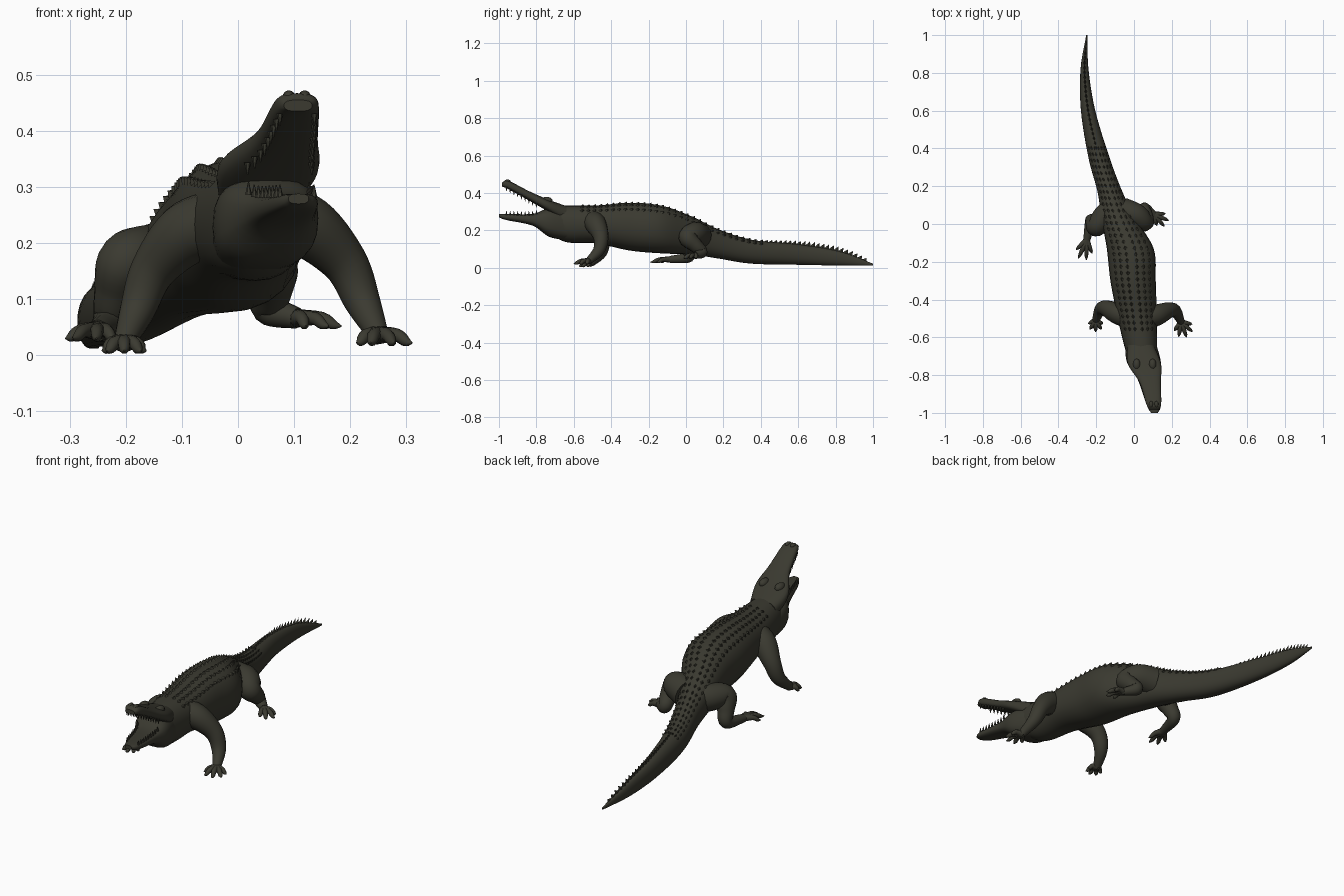
import bpy, bmesh, math
from mathutils import Vector

if "Cube" in bpy.data.objects:
    bpy.data.objects.remove(bpy.data.objects["Cube"])

HIDE = bpy.data.materials.new("olive hide")
HIDE.diffuse_color = (0.043, 0.042, 0.030, 1)
HIDE.use_nodes = True
HIDE.node_tree.nodes["Principled BSDF"].inputs["Base Color"].default_value = HIDE.diffuse_color


def finish(name, bm, angle=50):
    bmesh.ops.recalc_face_normals(bm, faces=bm.faces[:])
    me = bpy.data.meshes.new(name)
    bm.to_mesh(me)
    bm.free()
    ob = bpy.data.objects.new(name, me)
    bpy.context.collection.objects.link(ob)
    me.materials.append(HIDE)
    bpy.ops.object.select_all(action='DESELECT')
    ob.select_set(True)
    bpy.context.view_layer.objects.active = ob
    bpy.ops.object.shade_smooth_by_angle(angle=math.radians(angle))


def spline(pts, n=6):
    """Catmull-Rom resampling of equal-length tuples."""
    P = [Vector(p) for p in pts]
    P = [2 * P[0] - P[1]] + P + [2 * P[-1] - P[-2]]
    out = []
    for a, b, c, d in zip(P, P[1:], P[2:], P[3:]):
        for k in range(n):
            t = k / n
            out.append((2 * b + (c - a) * t + (2 * a - 5 * b + 4 * c - d) * t * t
                        + (3 * b - a - 3 * c + d) * t ** 3) / 2)
    return out + [P[-2]]


def skin(bm, rings):
    """Join vertex rings into a closed skin."""
    vr = [[bm.verts.new(p) for p in r] for r in rings]
    n = len(vr[0])
    for a, b in zip(vr, vr[1:]):
        for i in range(n):
            bm.faces.new((a[i], a[(i + 1) % n], b[(i + 1) % n], b[i]))
    bm.faces.new(vr[0])
    bm.faces.new(vr[-1])


def section(s, t, power=2.2):
    """Point on the rounded cross-section of a station (y, x, half width, bottom, top)."""
    y, x, w, zb, zt = s
    c, d = math.cos(t), math.sin(t)
    e = 2 / power
    return Vector((x + w * math.copysign(abs(c) ** e, c), y,
                   (zb + zt) / 2 + (zt - zb) / 2 * math.copysign(abs(d) ** e, d)))


def loft(name, stations, power=2.2, sides=24):
    bm = bmesh.new()
    S = spline(stations)
    skin(bm, [[section(s, math.tau * i / sides, power) for i in range(sides)] for s in S])
    finish(name, bm)
    return S


def tube(bm, pts, sides=12, n=4):
    """Tapered tube through (x, y, z, radius) points."""
    P = spline(pts, n)
    C = [Vector(p[:3]) for p in P]
    up, rings = Vector((0.3, 0.2, 1)), []
    for i, c in enumerate(C):
        d = (C[min(i + 1, len(C) - 1)] - C[max(i - 1, 0)]).normalized()
        up = (up - d * up.dot(d)).normalized()
        side = d.cross(up)
        r = max(P[i][3], 0.001)
        rings.append([c + r * (math.cos(a) * side + math.sin(a) * up)
                      for a in (math.tau * k / sides for k in range(sides))])
    skin(bm, rings)


def at(S, y):
    """Station of a loft at position y."""
    for a, b in zip(S, S[1:]):
        if min(a[0], b[0]) <= y <= max(a[0], b[0]) and a[0] != b[0]:
            return a.lerp(b, (y - a[0]) / (b[0] - a[0]))
    return S[-1]


def scale(bm, S, y, t, length, width, height):
    """Keeled scale on a loft: diamond base with its peak towards the rear."""
    p = section(at(S, y), t)
    along = (section(at(S, y + .02), t) - p).normalized()
    side = along.cross(Vector((math.cos(t), 0, math.sin(t)))).normalized()
    n = side.cross(along)
    low = p - n * .006
    v = [bm.verts.new(low + q) for q in (-along * length / 2, side * width / 2,
                                         along * length / 2, -side * width / 2)]
    top = bm.verts.new(p + n * height + along * length * .3)
    for i in range(4):
        bm.faces.new((v[i], v[(i + 1) % 4], top))
    bm.faces.new(v)


# Body and tail: (y, x, half width, bottom, top)
body = loft("body_and_tail", [
    (-.74, .05, .07, .19, .33), (-.64, .035, .088, .137, .333), (-.48, .015, .105, .13, .333),
    (-.3, -.005, .12, .092, .347), (-.13, -.02, .124, .077, .332), (.03, -.083, .09, .07, .275),
    (.17, -.127, .066, .05, .207), (.35, -.185, .056, .022, .15), (.6, -.243, .038, .016, .125),
    (.82, -.262, .021, .012, .088), (1, -.25, .003, .012, .022)])

# Jaws
upper = loft("upper_jaw", [
    (-.64, .035, .07, .24, .33), (-.74, .055, .088, .302, .366), (-.84, .086, .056, .36, .41),
    (-.95, .104, .04, .42, .465), (-.985, .107, .025, .435, .455)], 2.7)
lower = loft("lower_jaw", [
    (-.62, .033, .08, .145, .29), (-.73, .052, .09, .165, .317), (-.82, .078, .06, .225, .288),
    (-.96, .105, .037, .255, .288), (-1, .108, .018, .27, .288)], 2.7)

# Teeth along both jaw edges
bm = bmesh.new()
for S, sign in ((upper, -1), (lower, 1)):
    for k in range(9):
        s = at(S, -.80 - .02 * k)
        z = s[3] + .006 if sign < 0 else s[4] - .006
        for m in (-1, 1):
            x = s[1] + m * s[2] * .82
            tube(bm, [(x, s[0], z, .006), (x, s[0], z + sign * .022, .001)], 6, 2)
finish("teeth", bm)

# Eye ridges and nostril bumps on the upper jaw
bm = bmesh.new()
for y, off, r in ((-.745, .042, .02), (-.955, .014, .011)):
    s = at(upper, y)
    for m in (-1, 1):
        made = bmesh.ops.create_uvsphere(bm, u_segments=12, v_segments=8, radius=r)
        for v in made["verts"]:
            v.co.y *= 1.6
            v.co += Vector((s[1] + m * off, y, s[4] - r * .45))
finish("eyes_and_nostrils", bm)

# Rows of keeled scales along the back
bm = bmesh.new()
for row in range(30):
    y = -.56 + row * .033
    for ang in (-45, -27, -10, 10, 27, 45):
        scale(bm, body, y, math.radians(90 + ang), .036, at(body, y)[2] * .26, .009)
finish("back_scales", bm, 20)

# Tail crest
bm = bmesh.new()
for k in range(23):
    y = .40 + k * .025
    scale(bm, body, y, math.pi / 2, .034, min(.016, at(body, y)[2]),
          .008 + .016 * min(1, k / 10) * min(1, (25 - k) / 6))
finish("tail_crest", bm, 20)


def leg(name, path, radii, toes, heading, spread, reach):
    """Limb along a path, ending in a fan of clawed toes."""
    bm = bmesh.new()
    tube(bm, [(*p, r) for p, r in zip(path, radii)], 16, 6)
    palm = Vector(path[-1])
    for k in range(toes):
        u = 2 * k / (toes - 1) - 1
        a = math.radians(heading + u * spread / 2)
        step = Vector((math.cos(a), math.sin(a), 0)) * reach * (1 - .3 * u * u)
        tip = palm + step - Vector((0, 0, .014))
        tube(bm, [(*palm, .017), (*(palm + step * .55), .012),
                  (*palm.lerp(tip, .82), .009), (*tip, .0015)], 8, 3)
    for v in bm.verts:  # keep soles on the ground
        v.co.z = max(v.co.z, 0)
    finish(name, bm)


# Front legs: the right one mirrors the left, set a little closer and lower
front = [(.06, -.5, .25), (.125, -.48, .228), (.19, -.455, .165), (.222, -.465, .095), (.25, -.52, .036)]
front_r = [.06, .056, .041, .032, .019]
leg("front_leg_left", front, front_r, 5, -70, 120, .085)
leg("front_leg_right", [(-.86 * x + .012, y + .01, z - .014) for x, y, z in front],
    front_r, 5, -90, 130, .062)

# Hind legs: left folded outward, right stretched forward
hind_r = [.07, .064, .052, .039, .03, .019]
leg("hind_leg_left", [(-.06, .07, .17), (.01, .045, .18), (.055, .012, .16),
                      (.06, .05, .12), (.055, .085, .083), (.105, .05, .066)],
    hind_r, 4, -35, 80, .088)
leg("hind_leg_right", [(-.1, .08, .165), (-.155, .04, .17), (-.2, -.015, .165),
                       (-.218, .005, .11), (-.23, .015, .058), (-.25, -.085, .044)],
    hind_r, 4, -103, 70, .11)
